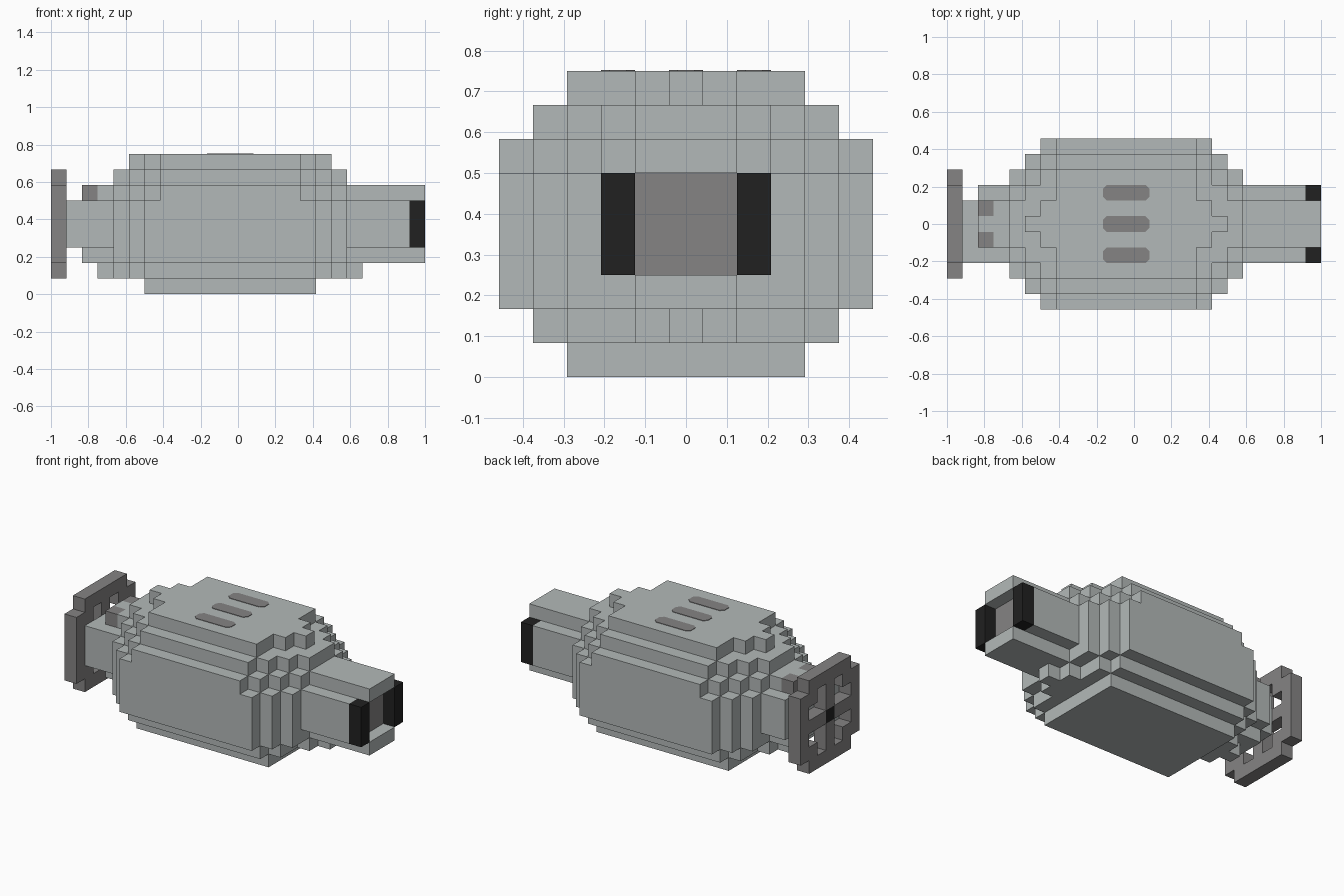
import bpy, bmesh
from mathutils import Vector

U = 1 / 12  # size of one block

cube = bpy.data.objects.get("Cube")
if cube:
    bpy.data.objects.remove(cube)


def material(name, rgb):
    m = bpy.data.materials.new(name)
    m.use_nodes = True
    m.diffuse_color = (*rgb, 1)
    m.node_tree.nodes["Principled BSDF"].inputs["Base Color"].default_value = (*rgb, 1)
    return m


LIGHT = material("light_grey", (0.45, 0.485, 0.48))
GREY = material("mid_grey", (0.235, 0.23, 0.23))
BLACK = material("black", (0.015, 0.015, 0.015))


def box(x0, x1, y0, y1, z0, z1):
    """Block cells; y limits are inclusive cell numbers, row 0 on the centre line."""
    return {(x, y, z) for x in range(x0, x1) for y in range(y0, y1 + 1) for z in range(z0, z1)}


def finish(name, bm, mat):
    mesh = bpy.data.meshes.new(name)
    bm.to_mesh(mesh)
    bm.free()
    mesh.materials.append(mat)
    obj = bpy.data.objects.new(name, mesh)
    bpy.context.collection.objects.link(obj)
    return obj


def blocks(name, cells, mat):
    """Outer skin of a set of cells, with coplanar faces joined."""
    bm = bmesh.new()
    for c in cells:
        centre = Vector((c[0] + 0.5, c[1], c[2] + 0.5))
        for axis in range(3):
            for side in (-1, 1):
                near = list(c)
                near[axis] += side
                if tuple(near) in cells:
                    continue
                n, a, b = Vector(), Vector(), Vector()
                n[axis] = side / 2
                a[(axis + 1) % 3] = 0.5
                b[(axis + 2) % 3] = side / 2
                corners = (-a - b, a - b, a + b, b - a)
                bm.faces.new([bm.verts.new((centre + n + k) * U) for k in corners])
    bmesh.ops.remove_doubles(bm, verts=bm.verts, dist=0.001)
    bmesh.ops.dissolve_limit(bm, angle_limit=0.01, verts=bm.verts, edges=bm.edges)
    return finish(name, bm, mat)


def mark(name, x0, x1, row, z):
    """Thin painted plate with clipped corners on top of a block row."""
    bm = bmesh.new()
    c = 0.25
    y0, y1 = row - 0.5, row + 0.5
    outline = [(x0 + c, y0), (x1 - c, y0), (x1, y0 + c), (x1, y1 - c),
               (x1 - c, y1), (x0 + c, y1), (x0, y1 - c), (x0, y0 + c)]
    face = bm.faces.new([bm.verts.new((x * U, y * U, z * U)) for x, y in outline])
    top = bmesh.ops.extrude_face_region(bm, geom=[face])["geom"]
    verts = [v for v in top if isinstance(v, bmesh.types.BMVert)]
    bmesh.ops.translate(bm, verts=verts, vec=(0, 0, 0.003))
    bmesh.ops.recalc_face_normals(bm, faces=bm.faces)
    finish(name, bm, GREY)


# Body: each layer is a stack of rectangles (end reach, half width in rows)
# The hull spans -reach-1 .. reach along x
layers = {
    (0, 1): [(5, 3)],
    (1, 2): [(5, 4), (6, 3), (7, 1), (8, 0)],
    (2, 6): [(5, 5), (6, 4), (7, 3)],
    (6, 7): [(4, 5), (5, 4), (6, 3), (7, 2)],
    (7, 8): [(4, 4), (5, 3), (6, 2), (7, 1)],
    (8, 9): [(4, 3), (5, 1), (6, 0)],
}
body = set()
for (z0, z1), rects in layers.items():
    for reach, half in rects:
        body |= box(-reach - 1, reach, -half, half, z0, z1)
blocks("body", body, LIGHT)

# Nozzle at the +x end, with black lips and a grey mouth
nozzle = box(7, 11, -2, 2, 3, 6) | box(7, 12, -1, 1, 2, 3) | box(7, 12, -1, 1, 6, 7)
blocks("nozzle", nozzle, LIGHT)
for side, row in (("right", -2), ("left", 2)):
    blocks("nozzle_lip_" + side, box(11, 12, row, row, 3, 6), BLACK)
mouth = blocks("nozzle_mouth", box(11, 12, -1, 1, 3, 6), GREY)
mouth.scale.x = 0.004 / U
mouth.location.x = 11 * U * (1 - mouth.scale.x)

# Neck at the -x end, with two grey studs on its top
studs = {(-10, row, 6) for row in (-1, 1)}
neck = box(-10, -8, -2, 2, 3, 6) | box(-10, -8, -1, 1, 2, 3) | box(-10, -8, -1, 1, 6, 7)
neck |= box(-11, -10, -2, 1, 3, 6)
blocks("neck", neck - studs, LIGHT)
blocks("neck_studs", studs, GREY)

# Hand wheel: clipped square rim, cross spokes, black hub
wheel = set()
for y, z in ((y, z) for y in range(-3, 4) for z in range(-3, 4)):
    a, b = abs(y), abs(z)
    corner = a == 3 and b == 3
    if not corner and (max(a, b) == 3 or min(a, b) == 0 or a == b == 2):
        wheel.add((-12, y, z + 4))
hub = {(-12, 0, 4)}
blocks("hand_wheel", wheel - hub, GREY)
blocks("wheel_hub", hub, BLACK)

# Painted vents on the top
for i, row in enumerate((-2, 0, 2)):
    mark("top_vent_%d" % (i + 1), -2, 1, row, 9)
